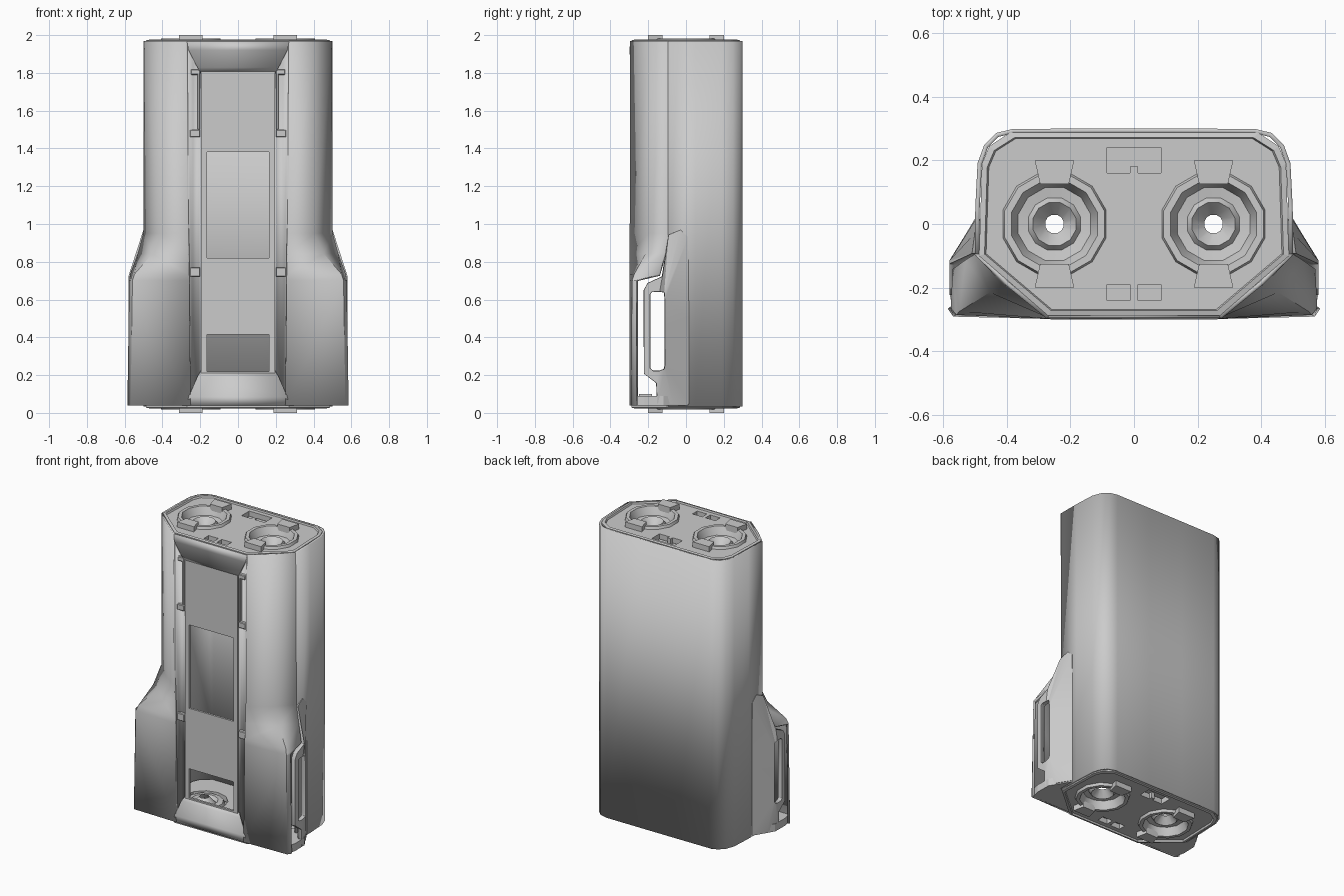
import bpy, bmesh, math

if "Cube" in bpy.data.objects:
    bpy.data.objects.remove(bpy.data.objects["Cube"])

T = 0.014  # sheet thickness


def finish(name, bm, mirror=False, thick=0.0, smooth=True, bevel=0.0):
    bmesh.ops.recalc_face_normals(bm, faces=bm.faces)
    me = bpy.data.meshes.new(name)
    bm.to_mesh(me)
    bm.free()
    ob = bpy.data.objects.new(name, me)
    bpy.context.collection.objects.link(ob)
    if smooth:
        bpy.ops.object.select_all(action='DESELECT')
        ob.select_set(True)
        bpy.context.view_layer.objects.active = ob
        bpy.ops.object.shade_smooth_by_angle(angle=math.radians(32))
    if thick:
        m = ob.modifiers.new("thickness", 'SOLIDIFY')
        m.thickness, m.offset = thick, 0
    if bevel:
        m = ob.modifiers.new("bevel", 'BEVEL')
        m.width, m.segments = bevel, 1
    if mirror:
        m = ob.modifiers.new("mirror", 'MIRROR')
        m.use_mirror_merge = False
    return ob


def sheet(name, rows, closed=False, **kw):
    """Quad sheet through rows of points."""
    bm = bmesh.new()
    g = [[bm.verts.new(p) for p in r] for r in rows]
    n = len(rows[0])
    for a, b in zip(g, g[1:]):
        for i in range(n if closed else n - 1):
            j = (i + 1) % n
            bm.faces.new((a[i], a[j], b[j], b[i]))
    return finish(name, bm, **kw)


def add_box(bm, x0, x1, y0, y1, z0, z1):
    v = bmesh.ops.create_cube(bm, size=1)['verts']
    for p in v:
        p.co = ((x0 + x1) / 2 + p.co.x * (x1 - x0), (y0 + y1) / 2 + p.co.y * (y1 - y0),
                (z0 + z1) / 2 + p.co.z * (z1 - z0))


def boxes(name, lst, **kw):
    bm = bmesh.new()
    for b in lst:
        add_box(bm, *b)
    return finish(name, bm, smooth=False, **kw)


def prism(bm, pts, z0, z1):
    lo = [bm.verts.new((x, y, z0)) for x, y in pts]
    hi = [bm.verts.new((x, y, z1)) for x, y in pts]
    n = len(pts)
    bm.faces.new(lo)
    bm.faces.new(hi)
    for i in range(n):
        j = (i + 1) % n
        bm.faces.new((lo[i], lo[j], hi[j], hi[i]))


# Back shell: sides and back wall with rounded rear corners
half = [(0.493, -0.095), (0.492, 0.05), (0.485, 0.19), (0.465, 0.245), (0.43, 0.28),
        (0.38, 0.292), (0.13, 0.293)]
outline = half + [(-x, y) for x, y in reversed(half)]
sheet("back_shell", [[(x, y, z) for x, y in outline] for z in (0.035, 1.97)], thick=T)

# Front corner plates, flaring outward near the bottom
plate = []
for z, inner, mid, outer in [
        (0.04, (0.25, -0.292), (0.565, -0.285), (0.58, -0.262)),
        (0.70, (0.258, -0.292), (0.555, -0.28), (0.57, -0.262)),
        (0.73, (0.258, -0.292), (0.545, -0.27), (0.565, -0.14)),
        (0.84, (0.26, -0.292), (0.45, -0.21), (0.525, -0.11)),
        (0.95, (0.262, -0.292), (0.40, -0.19), (0.495, -0.09)),
        (1.97, (0.27, -0.292), (0.40, -0.186), (0.493, -0.095))]:
    plate.append([(p[0], p[1], z) for p in (inner, mid, outer)])
sheet("front_corner_plate", plate, mirror=True, thick=T)

# Side guards: ring with an opening, swelling away from the shell
outer = [(0.012, 0.05), (0.012, 0.5), (0.008, 0.93), (-0.03, 0.965), (-0.09, 0.94), (-0.125, 0.72),
         (-0.2, 0.685), (-0.22, 0.65), (-0.22, 0.21), (-0.155, 0.16), (-0.15, 0.05), (-0.07, 0.05)]
inner = [(-0.11, 0.25), (-0.11, 0.45), (-0.11, 0.60), (-0.112, 0.63), (-0.115, 0.64), (-0.14, 0.645),
         (-0.18, 0.645), (-0.192, 0.63), (-0.192, 0.235), (-0.175, 0.22), (-0.14, 0.22), (-0.115, 0.23)]


def guard_x(y, z):
    f = min(1, max(0, (0.015 - y) / 0.13)) * min(1, max(0, (0.98 - z) / 0.26))
    return 0.497 + 0.08 * f


rows = [[(guard_x(y, z) - 0.025, y, z) for y, z in outer],
        [(guard_x(y, z), y, z) for y, z in outer],
        [(guard_x(y, z), y, z) for y, z in inner],
        [(guard_x(y, z) - 0.025, y, z) for y, z in inner]]
sheet("side_guard", rows, closed=True, mirror=True, thick=0.008)

# Foot of each side guard
bm = bmesh.new()
prism(bm, [(0.48, 0.01), (0.50, 0.01), (0.578, -0.12), (0.58, -0.22), (0.565, -0.285), (0.28, -0.285)],
      0.04, 0.09)
finish("guard_foot", bm, mirror=True, smooth=False)

# Front panel with two windows
Y0, Y1 = -0.282, -0.268
boxes("front_panel", [(-0.195, 0.195, Y0, Y1, 0.19, 0.22), (-0.195, 0.195, Y0, Y1, 0.415, 0.82),
                      (-0.195, 0.195, Y0, Y1, 1.38, 1.82),
                      (-0.195, -0.165, Y0, Y1, 0.22, 0.415), (0.165, 0.195, Y0, Y1, 0.22, 0.415),
                      (-0.195, -0.165, Y0, Y1, 0.82, 1.38), (0.165, 0.195, Y0, Y1, 0.82, 1.38)])

# Sloped bars closing the panel at top and bottom
for name, zs in (("top_front_bar", (1.80, 1.83, 1.92, 1.965)), ("bottom_front_bar", (0.215, 0.19, 0.085, 0.04))):
    ends = list(zip(zs, (-0.272, -0.284, -0.293, -0.288), (0.2, 0.215, 0.262, 0.27)))
    sheet(name, [[(-w, y, z), (w, y, z)] for z, y, w in ends], thick=T)

# Grooves beside the panel, with lugs
sheet("side_groove", [[(0.19, -0.272, z), (0.205, -0.258, z), (0.24, -0.258, z), (0.266, -0.29, z)]
                      for z in (0.06, 1.95)], mirror=True, thick=0.008)
boxes("groove_lug", [(0.20, 0.255, -0.285, -0.26, 1.46, 1.50), (0.20, 0.255, -0.285, -0.26, 0.72, 0.77),
                     (0.20, 0.215, -0.285, -0.26, 1.50, 1.80), (0.20, 0.25, -0.285, -0.26, 1.79, 1.82)],
      mirror=True, bevel=0.004)

# Ends: inset plate, rim, terminals and clips, repeated at top and bottom
end_half = [(0.27, -0.288), (0.487, -0.10), (0.478, 0.19), (0.455, 0.245), (0.39, 0.287)]
end_loop = end_half + [(-x, y) for x, y in reversed(end_half)]
for end in ("top", "bottom"):
    def Z(h):
        return h if end == "top" else 2 - h

    # Holes for the terminals and slots
    bm = bmesh.new()
    for s in (-1, 1):
        c = bmesh.ops.create_cone(bm, cap_ends=True, segments=12, radius1=0.145, radius2=0.145, depth=0.2)
        bmesh.ops.translate(bm, verts=c['verts'], vec=(s * 0.25, 0, Z(1.95)))
    for y0, y1 in ((0.16, 0.24), (-0.24, -0.19)):
        add_box(bm, -0.085, 0.085, y0, y1, min(Z(1.85), Z(2.05)), max(Z(1.85), Z(2.05)))
    cutter = finish(end + "_hole_cutter", bm, smooth=False)
    cutter.hide_render = True
    cutter.hide_set(True)

    bm = bmesh.new()
    prism(bm, [(x * 0.98, y * 0.97) for x, y in end_loop], Z(1.93), Z(1.965))
    cap = finish(end + "_end_plate", bm, smooth=False)
    m = cap.modifiers.new("holes", 'BOOLEAN')
    m.object, m.operation, m.solver = cutter, 'DIFFERENCE', 'EXACT'

    # Raised rim
    def ring(k, h):
        return [(x * k, y * (k - 0.02 if k < 1 else 1), Z(h)) for x, y in end_loop]
    sheet(end + "_rim", [ring(1, 1.955), ring(1, 1.972), ring(0.965, 1.976), ring(0.95, 1.96)],
          closed=True, smooth=False)

    # Dished terminals with a small centre hole
    prof = [(0.17, 1.96), (0.162, 1.982), (0.14, 1.982), (0.128, 1.955), (0.118, 1.93),
            (0.085, 1.925), (0.07, 1.945), (0.03, 1.90)]
    rows = [[(0.25 + r * math.cos(a), r * math.sin(a), Z(h))
             for a in [math.tau * (i + 0.5) / 12 for i in range(12)]] for r, h in prof]
    sheet(end + "_terminal", rows, closed=True, mirror=True)

    # Retaining clips
    bm = bmesh.new()
    for s in (-1, 1):
        ya, yb = s * 0.125, s * 0.2
        prism(bm, [(0.205, ya), (0.295, ya), (0.312, yb), (0.188, yb)], Z(1.955), Z(2.0))
    finish(end + "_clip", bm, mirror=True, smooth=False)

    # Blocks seen inside the slots
    lo, hi = sorted((Z(1.90), Z(1.925)))
    lo2, hi2 = sorted((Z(1.90), Z(1.965)))
    boxes(end + "_slot_backing", [(-0.1, 0.1, 0.15, 0.25, lo, hi), (-0.1, 0.1, -0.25, -0.18, lo, hi),
                                  (-0.012, 0.012, 0.15, 0.18, lo2, hi2),
                                  (-0.012, 0.012, -0.24, -0.19, lo2, hi2)])
